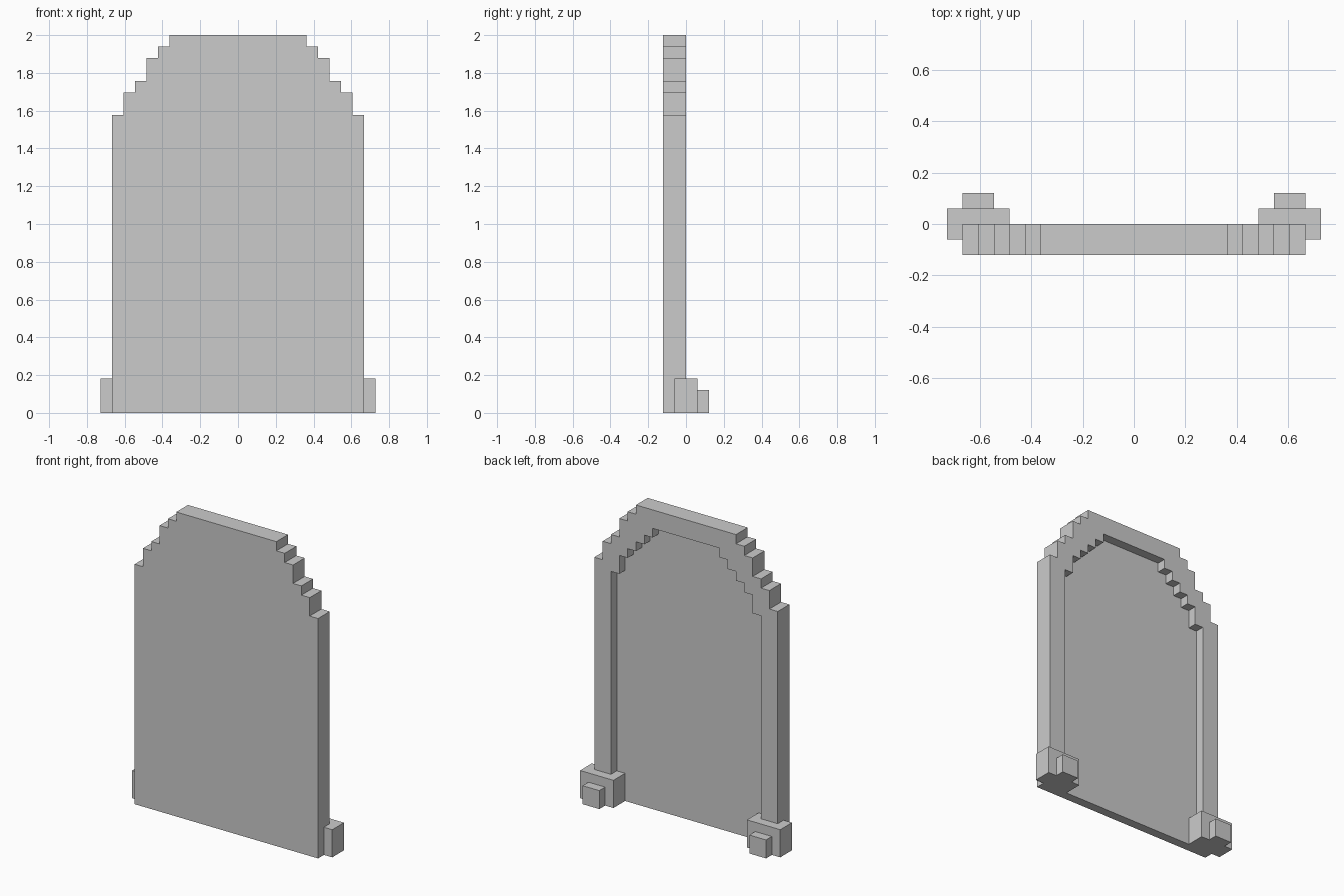
import bpy, bmesh

if "Cube" in bpy.data.objects:
    bpy.data.objects.remove(bpy.data.objects["Cube"])

U = 2 / 33  # one block

# (half width, top height) of each step, from the base up, in blocks
OUTER = [(11, 26), (10, 28), (9, 29), (8, 31), (7, 32), (6, 33)]
INNER = [(9, 25), (8, 27), (7, 28), (6, 29), (5, 30), (4, 31)]


def stepped_arch(name, steps, y0, y1, base):
    """Extrude a symmetric stepped arch outline along y."""
    right, z = [], base
    for x, top in steps:
        right += [(x, z), (x, top)]
        z = top
    outline = right + [(-x, z) for x, z in reversed(right)]
    bm = bmesh.new()
    face = bm.faces.new([bm.verts.new((x * U, y0 * U, z * U)) for x, z in outline])
    ext = bmesh.ops.extrude_face_region(bm, geom=[face])
    verts = [g for g in ext["geom"] if isinstance(g, bmesh.types.BMVert)]
    bmesh.ops.translate(bm, verts=verts, vec=(0, (y1 - y0) * U, 0))
    return finish(name, bm)


def box(name, lo, hi):
    bm = bmesh.new()
    bmesh.ops.create_cube(bm, size=1)
    for v in bm.verts:
        v.co = [(lo[i] if v.co[i] < 0 else hi[i]) * U for i in range(3)]
    return finish(name, bm)


def finish(name, bm):
    bmesh.ops.recalc_face_normals(bm, faces=bm.faces)
    mesh = bpy.data.meshes.new(name)
    bm.to_mesh(mesh)
    bm.free()
    obj = bpy.data.objects.new(name, mesh)
    bpy.context.collection.objects.link(obj)
    return obj


# Arched slab with a recess, open at the bottom, cut into its back
slab = stepped_arch("arched_slab", OUTER, -2, 0, 0)
cutter = stepped_arch("recess_cutter", INNER, -1, 1, -1)
cutter.hide_render = True
cut = slab.modifiers.new("recess", 'BOOLEAN')
cut.operation = 'DIFFERENCE'
cut.solver = 'EXACT'
cut.object = cutter
bpy.context.view_layer.objects.active = slab
bpy.ops.object.modifier_apply(modifier=cut.name)
bpy.data.objects.remove(cutter)

# Feet wrapped round the post bases, each with a small toe behind
for side, s in (("right", 1), ("left", -1)):
    c = 10 * s
    box(side + "_foot", (c - 2, -1, 0), (c + 2, 1, 3))
    box(side + "_toe", (c - 1, 1, 0), (c + 1, 2, 2))
